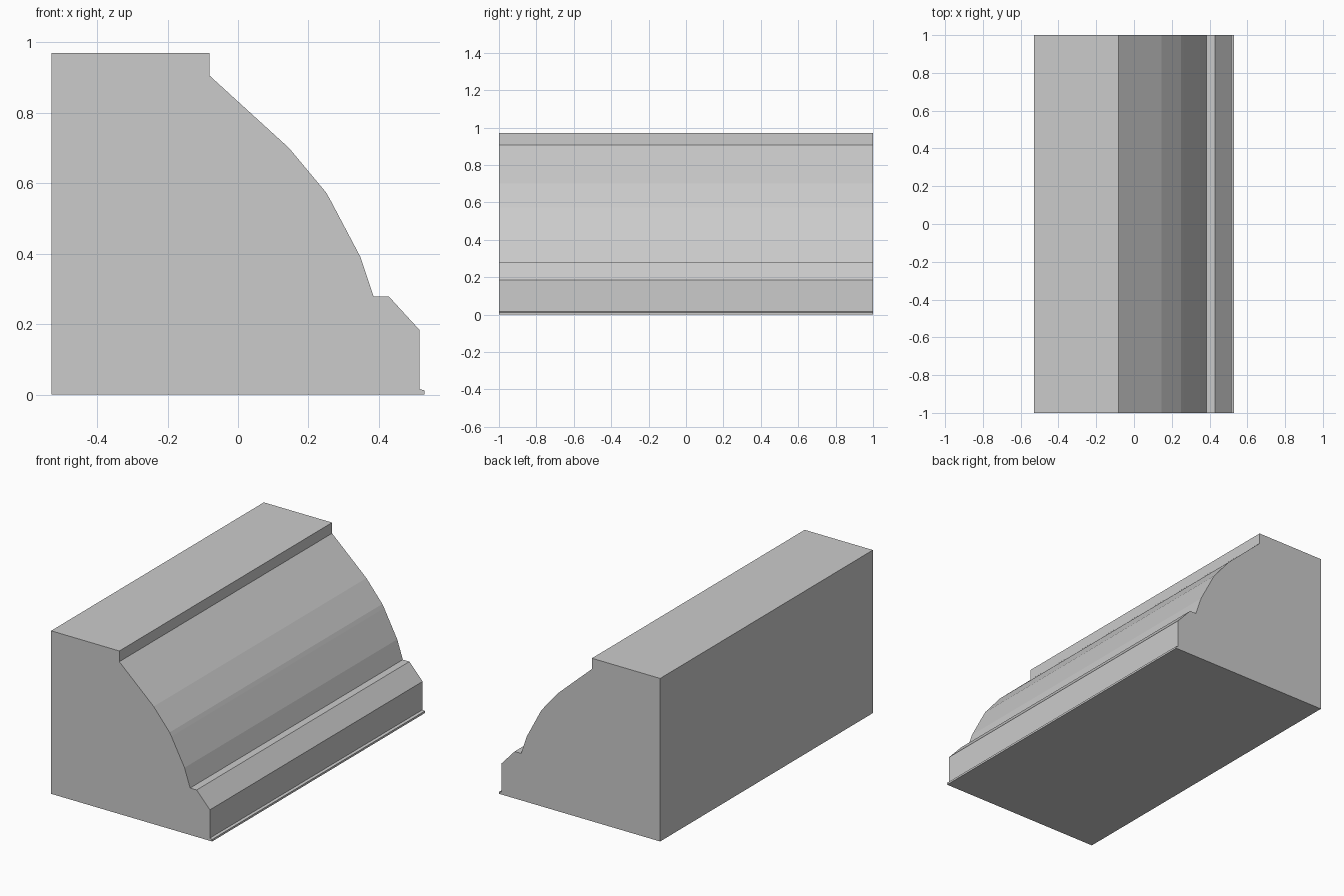
import bpy
import bmesh
from mathutils import Vector

if "Cube" in bpy.data.objects:
    bpy.data.objects.remove(bpy.data.objects["Cube"])

LENGTH = 2.0

# Cross-section (x, z): flat back and base, stepped top, faceted ovolo, chamfered foot with a thin lip
PROFILE = [
    (-0.53, 0.0), (0.53, 0.0), (0.53, 0.012), (0.515, 0.016),
    (0.515, 0.184), (0.428, 0.279), (0.385, 0.279),
    (0.348, 0.39), (0.262, 0.553), (0.25, 0.574), (0.145, 0.70),
    (-0.081, 0.906), (-0.081, 0.97), (-0.53, 0.97),
]


def extrude_profile(name, points, length):
    """Sweep a closed x-z outline along y, centred on y = 0."""
    bm = bmesh.new()
    front = bm.faces.new([bm.verts.new((x, -length / 2, z)) for x, z in points])
    swept = bmesh.ops.extrude_face_region(bm, geom=[front], use_keep_orig=True)
    moved = [g for g in swept["geom"] if isinstance(g, bmesh.types.BMVert)]
    bmesh.ops.translate(bm, verts=moved, vec=Vector((0, length, 0)))
    bmesh.ops.recalc_face_normals(bm, faces=bm.faces)
    mesh = bpy.data.meshes.new(name)
    bm.to_mesh(mesh)
    bm.free()
    obj = bpy.data.objects.new(name, mesh)
    bpy.context.collection.objects.link(obj)
    return obj


# Moulding strip
extrude_profile("moulding", PROFILE, LENGTH)
